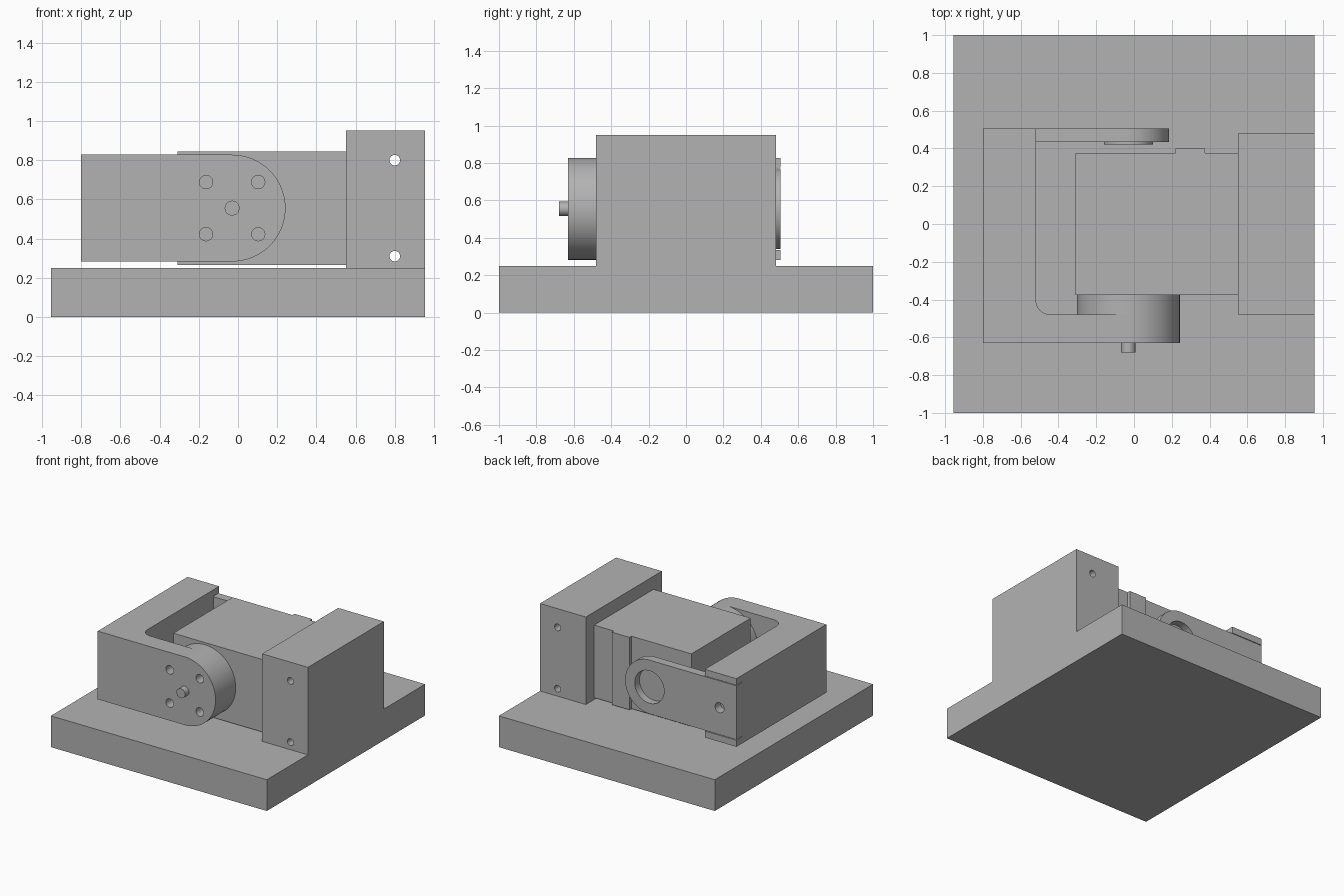
import bpy, bmesh, math

if "Cube" in bpy.data.objects:
    bpy.data.objects.remove(bpy.data.objects["Cube"])

grey = bpy.data.materials.new("plain_grey")
grey.diffuse_color = (0.45, 0.45, 0.45, 1)
grey.use_nodes = True
grey.node_tree.nodes["Principled BSDF"].inputs["Base Color"].default_value = grey.diffuse_color


def prism(name, pts, axis, lo, hi):
    """Extrude a 2D outline along y (points are x, z) or z (points are x, y)."""
    def place(p, d):
        return (p[0], d, p[1]) if axis == 'Y' else (p[0], p[1], d)
    bm = bmesh.new()
    a = [bm.verts.new(place(p, lo)) for p in pts]
    b = [bm.verts.new(place(p, hi)) for p in pts]
    bm.faces.new(a)
    bm.faces.new(b[::-1])
    n = len(pts)
    for i in range(n):
        j = (i + 1) % n
        bm.faces.new((a[i], b[i], b[j], a[j]))
    bmesh.ops.recalc_face_normals(bm, faces=bm.faces)
    me = bpy.data.meshes.new(name)
    bm.to_mesh(me)
    bm.free()
    me.materials.append(grey)
    ob = bpy.data.objects.new(name, me)
    bpy.context.collection.objects.link(ob)
    return ob


def arc(cx, cy, r, a0, a1, n):
    return [(cx + r * math.cos(math.radians(a0 + (a1 - a0) * i / n)),
             cy + r * math.sin(math.radians(a0 + (a1 - a0) * i / n))) for i in range(n + 1)]


def rect(x0, x1, y0, y1):
    return [(x0, y0), (x1, y0), (x1, y1), (x0, y1)]


def disc(name, x, z, r, y0, y1, n=48):
    return prism(name, arc(x, z, r, 0, 360, n)[:-1], 'Y', y0, y1)


def tongue(x0, cx, cz, r):
    """Side outline of an arm: square on the left, round on the right."""
    return [(x0, cz - r)] + arc(cx, cz, r, -90, 90, 40) + [(x0, cz + r)]


def boolean(ob, others, op='DIFFERENCE'):
    for c in others:
        c.hide_render = True
        m = ob.modifiers.new("cut", 'BOOLEAN')
        m.operation, m.solver, m.object = op, 'EXACT', c
        bpy.context.view_layer.objects.active = ob
        bpy.ops.object.modifier_apply(modifier=m.name)
        bpy.data.objects.remove(c)


PX, PZ = -0.03, 0.555      # pivot axis

# Base plate with upright mounting block and its bolt holes
base = prism("base_and_block", [(-1, 0), (1, 0), (1, 0.25), (0.48, 0.25), (0.48, 0.95),
                                (-0.48, 0.95), (-0.48, 0.25), (-1, 0.25)], 'Y', 0, 1)
bpy.data.objects.remove(base)
base = prism("base_plate", rect(-0.955, 0.955, 0, 0.25), 'Y', -1, 1)
block = prism("mounting_block", rect(0.55, 0.955, 0.25, 0.95), 'Y', -0.48, 0.48)
boolean(block, [disc("bolt_hole", 0.80, z, 0.027, -0.6, 0.6, 24) for z in (0.31, 0.80)])

# Motor body with rear ridge
prism("motor_body", [(-0.31, -0.375), (0.55, -0.375), (0.55, 0.375), (0.375, 0.375),
                     (0.375, 0.4), (0.22, 0.4), (0.22, 0.375), (-0.31, 0.375)],
      'Z', 0.265, 0.845)

# U-shaped bracket: plan outline trimmed by the side outline
plan = ([(-0.9, -0.63), (0.4, -0.63), (0.4, -0.48)]
        + arc(-0.44, -0.40, 0.08, 270, 180, 10) + [(-0.52, 0.505), (-0.9, 0.505)])
bracket = prism("swing_bracket", plan, 'Z', 0, 1.2)
boolean(bracket, [prism("side_outline", tongue(-0.80, PX, PZ, 0.2725), 'Y', -1, 1)], 'INTERSECT')
boolean(bracket, [prism("plate_pocket", rect(-0.9, -0.4, 0.335, 0.775), 'Y', 0.435, 0.7)]
        + [disc("horn_hole", PX + dx, PZ + dz, 0.034, -0.7, -0.45, 24)
           for dx in (-0.133, 0.133) for dz in (-0.133, 0.133)])

# Motor horn and shaft on the pivot axis
disc("horn_disc", PX, PZ, 0.2725, -0.48, -0.37, 80)
disc("pivot_shaft", PX, PZ, 0.038, -0.68, -0.45, 32)

# Rear link plate with bearing seat and screw hole
link = prism("rear_link_plate", tongue(-0.80, PX, PZ, 0.215), 'Y', 0.435, 0.505)
boolean(link, [disc("bearing_hole", PX, PZ, 0.13, 0.4, 0.6),
               disc("screw_hole", -0.65, PZ, 0.04, 0.4, 0.6, 32)])
disc("bearing_boss", PX, PZ, 0.13, 0.42, 0.445)

# Smooth curved walls, keep edges crisp
bpy.ops.object.select_all(action='DESELECT')
for ob in bpy.context.collection.objects:
    ob.select_set(True)
    bpy.context.view_layer.objects.active = ob
bpy.ops.object.shade_smooth_by_angle(angle=math.radians(30))
